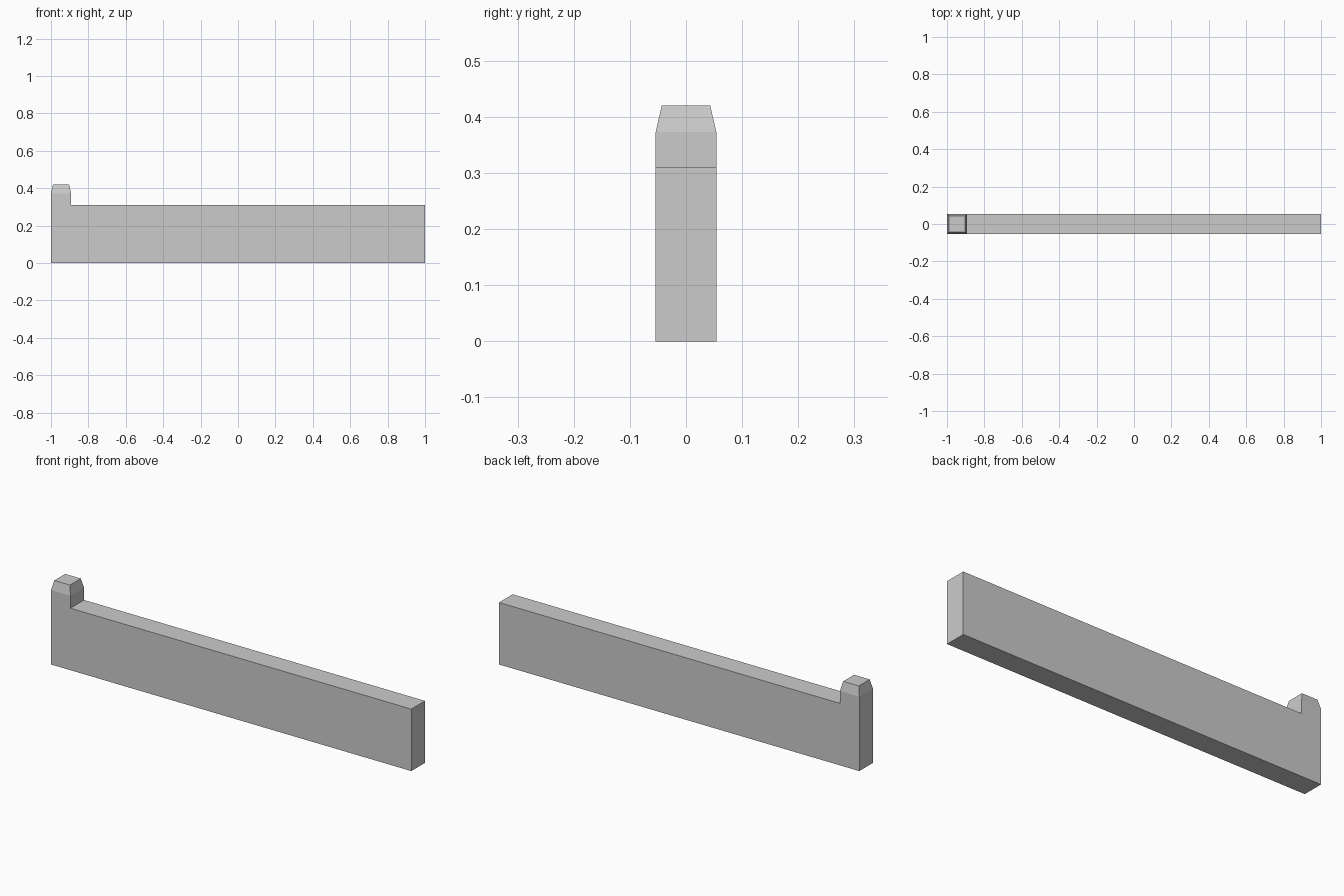
import bpy
import bmesh
from mathutils import Vector

cube = bpy.data.objects.get("Cube")
if cube:
    bpy.data.objects.remove(cube, do_unlink=True)

HALF_LENGTH = 1.0
HALF_DEPTH = 0.054
WALL_TOP = 0.311
POST_INNER = -0.892
SHOULDER = 0.373
POST_TOP = 0.42
CAP_SCALE = 0.8

# Plain grey
grey = bpy.data.materials.new("plain_grey")
grey.use_nodes = True
colour = (0.6, 0.6, 0.6, 1.0)
grey.diffuse_color = colour
grey.node_tree.nodes["Principled BSDF"].inputs["Base Color"].default_value = colour

# Wall and end post: one L-shaped profile pulled through the depth
profile = [
    (-HALF_LENGTH, 0), (HALF_LENGTH, 0), (HALF_LENGTH, WALL_TOP),
    (POST_INNER, WALL_TOP), (POST_INNER, SHOULDER), (-HALF_LENGTH, SHOULDER),
]
bm = bmesh.new()
front = bm.faces.new([bm.verts.new((x, -HALF_DEPTH, z)) for x, z in profile])
pulled = bmesh.ops.extrude_face_region(bm, geom=[front])["geom"]
back_verts = [v for v in pulled if isinstance(v, bmesh.types.BMVert)]
bmesh.ops.translate(bm, verts=back_verts, vec=(0, 2 * HALF_DEPTH, 0))

# Tapered cap: raise the post's top face and draw it inwards
top = next(f for f in bm.faces if all(abs(v.co.z - SHOULDER) < 1e-5 for v in f.verts))
cap = bmesh.ops.extrude_discrete_faces(bm, faces=[top])["faces"][0]
centre = cap.calc_center_median()
for v in cap.verts:
    v.co = centre + (v.co - centre) * CAP_SCALE + Vector((0, 0, POST_TOP - SHOULDER))

bmesh.ops.remove_doubles(bm, verts=bm.verts, dist=1e-5)
bmesh.ops.recalc_face_normals(bm, faces=bm.faces)
mesh = bpy.data.meshes.new("wall_with_end_post")
bm.to_mesh(mesh)
bm.free()
mesh.materials.append(grey)
wall = bpy.data.objects.new("wall_with_end_post", mesh)
bpy.context.collection.objects.link(wall)
